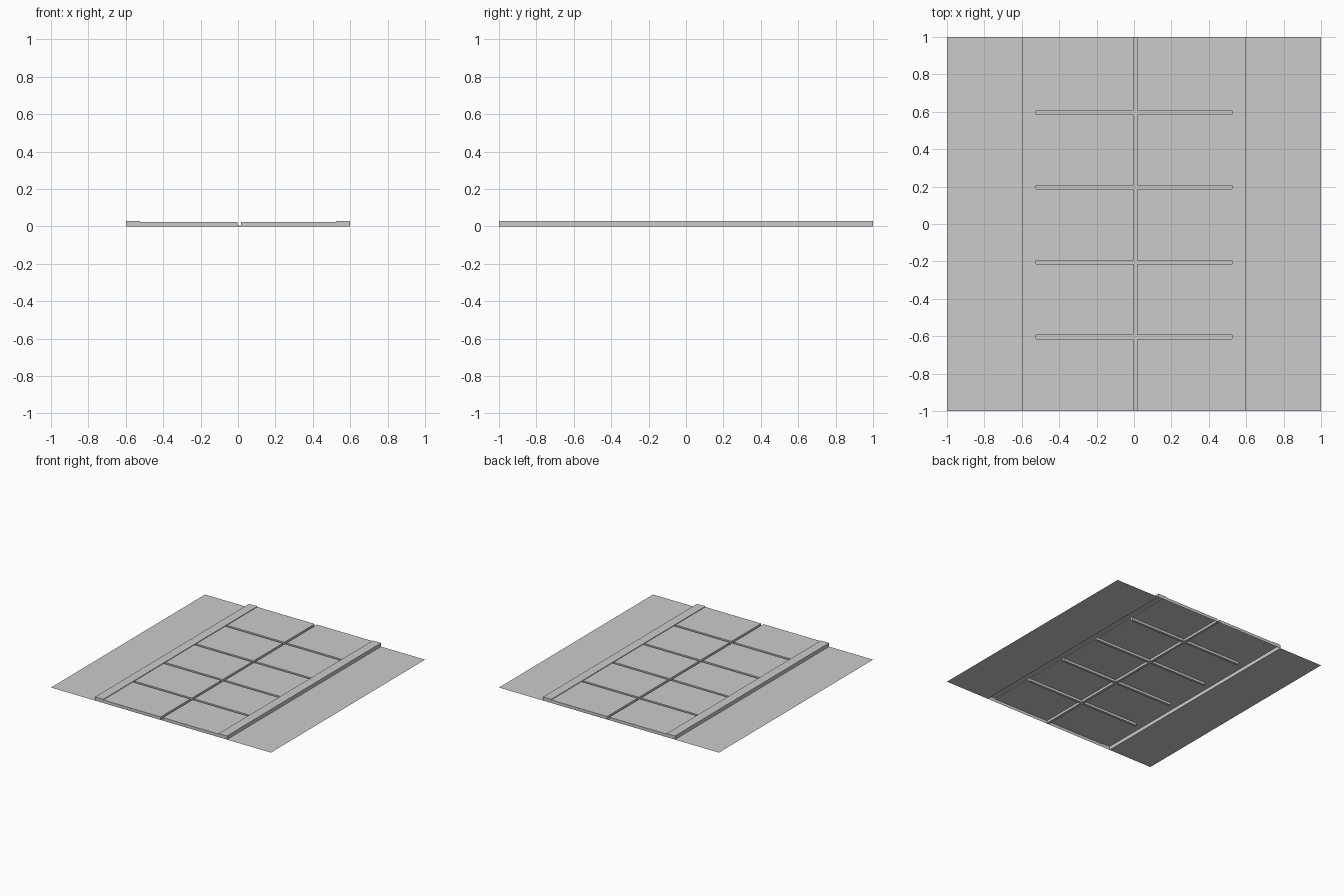
import bpy

if "Cube" in bpy.data.objects:
    bpy.data.objects.remove(bpy.data.objects["Cube"])

CURB_OUT, CURB_IN = 0.6, 0.525
CURB_Z, SLAB_Z, JOINT_Z = 0.03, 0.025, 0.005
JOINT_X = (-0.003, 0.017)
JOINTS_Y = [(c - 0.014, c + 0.006) for c in (-0.6, -0.2, 0.2, 0.6)]


def make(name, quads):
    verts = [v for q in quads for v in q]
    faces = [tuple(range(i, i + 4)) for i in range(0, len(verts), 4)]
    me = bpy.data.meshes.new(name)
    me.from_pydata(verts, [], faces)
    ob = bpy.data.objects.new(name, me)
    bpy.context.collection.objects.link(ob)
    return ob


def flat(x0, x1, y0, y1, z):
    return [(x0, y0, z), (x1, y0, z), (x1, y1, z), (x0, y1, z)]


def wall(a, b, z0, z1):
    # faces the right-hand side when walking from a to b
    return [(*a, z0), (*b, z0), (*b, z1), (*a, z1)]


def mirror(ob):
    ob.modifiers.new("mirror", 'MIRROR')


def ends(x0, x1, z):
    # end caps at front and back
    return [wall((x0, -1), (x1, -1), 0, z), wall((x1, 1), (x0, 1), 0, z)]


# Ground strips beside the path
mirror(make("verge", [flat(CURB_OUT, 1, -1, 1, 0)]))

# Raised curbs: outer wall, top, small inner step, ends
mirror(make("curb", [
    wall((CURB_OUT, -1), (CURB_OUT, 1), 0, CURB_Z),
    flat(CURB_IN, CURB_OUT, -1, 1, CURB_Z),
    wall((CURB_IN, 1), (CURB_IN, -1), SLAB_Z, CURB_Z),
] + ends(CURB_IN, CURB_OUT, CURB_Z)))

# Paving slabs, with sides only where they meet a joint
edges = [-1] + [y for j in JOINTS_Y for y in j] + [1]
slabs, joints = [], []
for x0, x1 in ((-CURB_IN, JOINT_X[0]), (JOINT_X[1], CURB_IN)):
    for y0, y1 in zip(edges[::2], edges[1::2]):
        slabs.append(flat(x0, x1, y0, y1, SLAB_Z))
        if y0 > -1:
            slabs.append(wall((x0, y0), (x1, y0), JOINT_Z, SLAB_Z))
        if y1 < 1:
            slabs.append(wall((x1, y1), (x0, y1), JOINT_Z, SLAB_Z))
        if x0 < 0 and x1 < 0:
            slabs.append(wall((x1, y0), (x1, y1), JOINT_Z, SLAB_Z))
        else:
            slabs.append(wall((x0, y1), (x0, y0), JOINT_Z, SLAB_Z))
    slabs += ends(x0, x1, SLAB_Z)
    # Cross joints: floor and closed outer end
    for y0, y1 in JOINTS_Y:
        joints.append(flat(x0, x1, y0, y1, JOINT_Z))
        if x0 < 0:
            joints.append(wall((x0, y0), (x0, y1), JOINT_Z, SLAB_Z))
        else:
            joints.append(wall((x1, y1), (x1, y0), JOINT_Z, SLAB_Z))
make("paving_slabs", slabs)

# Centre joint floor
joints.append(flat(*JOINT_X, -1, 1, JOINT_Z))
joints += ends(*JOINT_X, JOINT_Z)
make("paving_joints", joints)
